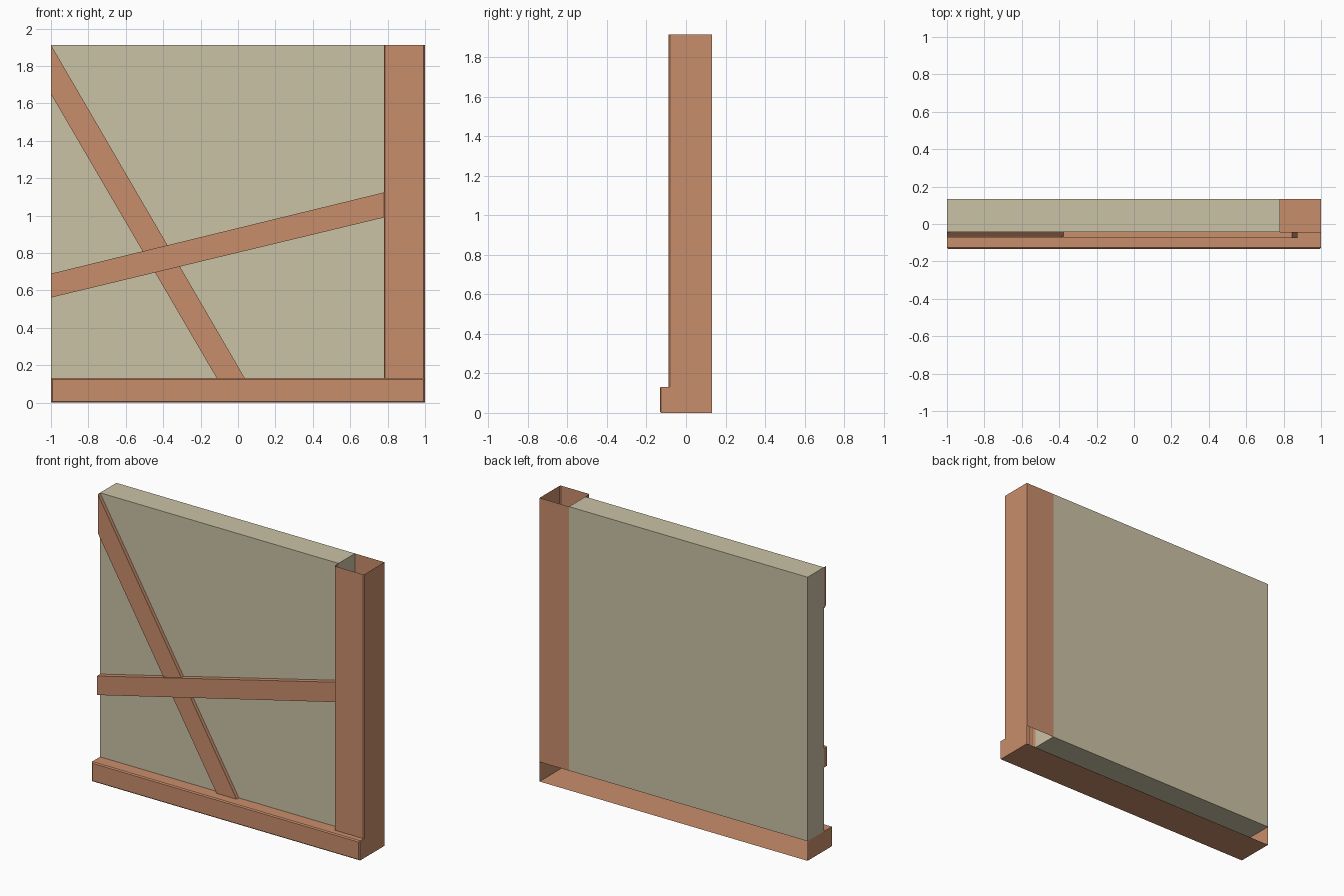
import bpy, bmesh
from mathutils import Vector

if "Cube" in bpy.data.objects:
    bpy.data.objects.remove(bpy.data.objects["Cube"])

X0, X1, YF, YB, H = -1.0, 1.0, -0.1325, 0.1325, 1.913
SILL_H, POST_X, POST_Y, WALL_Y = 0.132, 0.78, -0.088, -0.042


def material(name, rgb):
    m = bpy.data.materials.new(name)
    m.diffuse_color = (*rgb, 1)
    m.use_nodes = True
    m.node_tree.nodes["Principled BSDF"].inputs["Base Color"].default_value = m.diffuse_color
    return m


wood = material("wood", (0.584, 0.27, 0.147))
plaster = material("plaster", (0.597, 0.539, 0.381))


def finish(name, bm, mat):
    me = bpy.data.meshes.new(name)
    bm.to_mesh(me)
    bm.free()
    me.materials.append(mat)
    ob = bpy.data.objects.new(name, me)
    bpy.context.collection.objects.link(ob)
    return ob


def box(lo, hi):
    bm = bmesh.new()
    bmesh.ops.create_cube(bm, size=1)
    lo, hi = Vector(lo), Vector(hi)
    for v in bm.verts:
        v.co = Vector([(l + h) / 2 + c * (h - l) for l, h, c in zip(lo, hi, v.co)])
    return bm


def open_box(bm, drop):
    # split at the wall's front plane, then remove the open sides
    bmesh.ops.bisect_plane(bm, geom=bm.verts[:] + bm.edges[:] + bm.faces[:],
                           plane_co=(0, WALL_Y, 0), plane_no=(0, 1, 0))
    bm.normal_update()
    faces = [f for f in bm.faces if drop(f.normal, f.calc_center_median())]
    bmesh.ops.delete(bm, geom=faces, context='FACES')


def chamfer(bm, y, upright_only=False):
    edges = [e for e in bm.edges if all(abs(v.co.y - y) < 1e-4 for v in e.verts)
             and (not upright_only or abs(e.verts[0].co.x - e.verts[1].co.x) < 1e-4)]
    if upright_only:
        edges = [e for e in edges if not e.is_boundary]
    bmesh.ops.bevel(bm, geom=edges, offset=0.007, segments=1, affect='EDGES')


def brace(name, points, y0, y1):
    bm = bmesh.new()
    face = bm.faces.new([bm.verts.new((x, y0, z)) for x, z in points])
    r = bmesh.ops.extrude_face_region(bm, geom=[face])
    verts = [g for g in r['geom'] if isinstance(g, bmesh.types.BMVert)]
    bmesh.ops.translate(bm, verts=verts, vec=(0, y1 - y0, 0))
    if not face.is_valid or len(bm.faces) < 6:
        bm.faces.new([v for v in bm.verts if abs(v.co.y - y0) < 1e-5])
    bmesh.ops.recalc_face_normals(bm, faces=bm.faces[:])
    return finish(name, bm, wood)


# plaster wall panel
finish("wall_panel", box((X0, WALL_Y, SILL_H), (POST_X, YB, H)), plaster)

# bottom sill: hollow, open at the back and under the wall
bm = box((X0, YF, 0), (X1, YB, SILL_H))
open_box(bm, lambda n, c: n.y > 0.9 or (n.z > 0.9 and c.y > WALL_Y))
chamfer(bm, YF)
finish("bottom_sill", bm, wood)

# corner post: hollow, open at both ends and against the wall
bm = box((POST_X, POST_Y, SILL_H), (X1, YB, H))
open_box(bm, lambda n, c: abs(n.z) > 0.9 or (n.x < -0.9 and c.y > WALL_Y))
chamfer(bm, POST_Y, upright_only=True)
finish("corner_post", bm, wood)

# braces on the front of the wall
brace("diagonal_brace", [(-1, H), (-1, 1.65), (-0.11, 0.125), (0.04, 0.125)],
      WALL_Y, -0.066)
brace("cross_brace", [(-1, 0.69), (-1, 0.562), (0.875, 1.013), (0.845, 1.14)],
      WALL_Y, -0.076)
